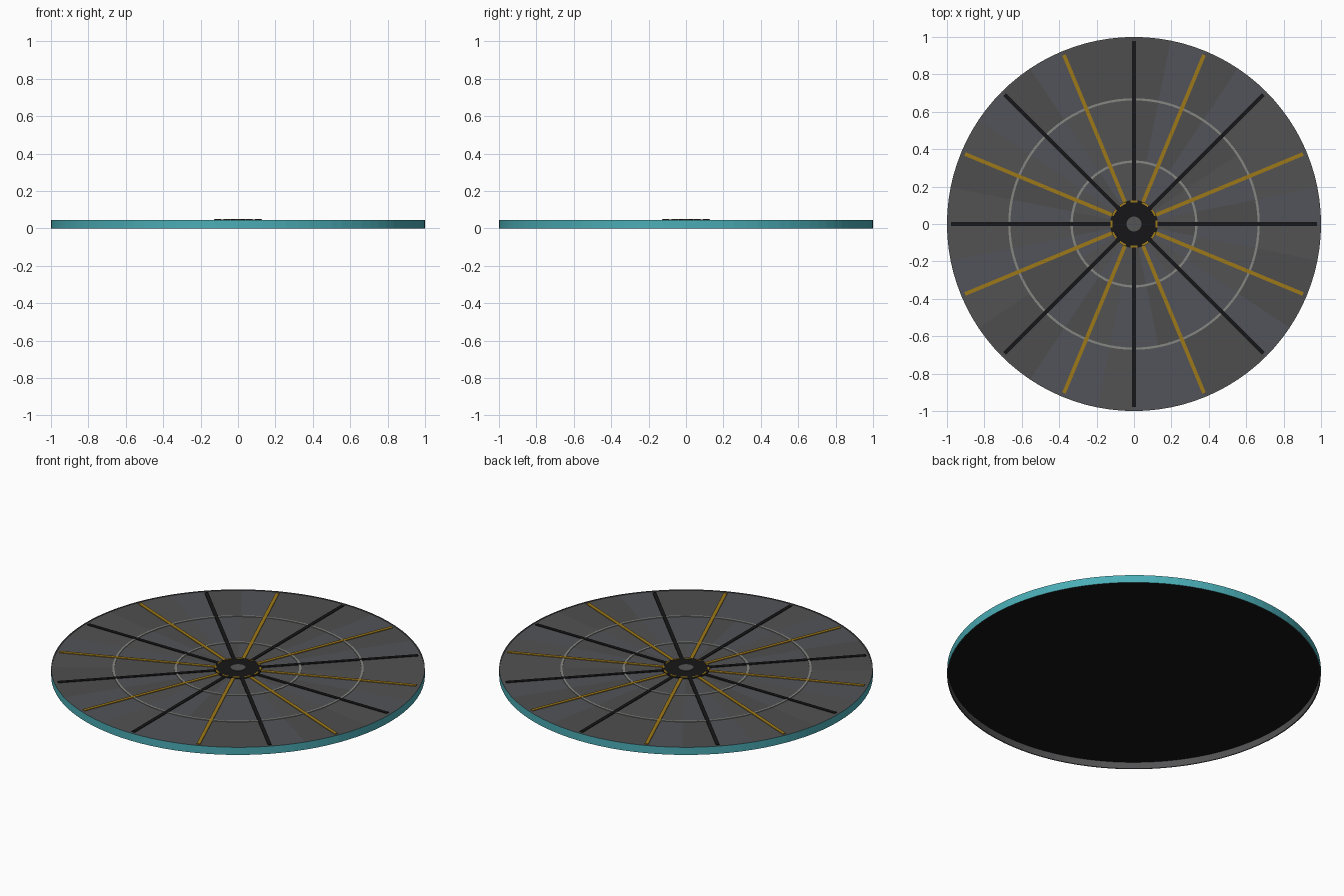
import bpy, bmesh, math, random

if "Cube" in bpy.data.objects:
    bpy.data.objects.remove(bpy.data.objects["Cube"])

random.seed(4)
N = 96
TOP = 0.045


def mat(name, rgb):
    m = bpy.data.materials.new(name)
    m.diffuse_color = (*rgb, 1)
    m.use_nodes = True
    m.node_tree.nodes["Principled BSDF"].inputs["Base Color"].default_value = m.diffuse_color
    return m


greys = [mat("grey_a", (0.085, 0.085, 0.088)), mat("grey_b", (0.085, 0.087, 0.100)),
         mat("grey_c", (0.076, 0.076, 0.076))]
teal = mat("teal", (0.07, 0.42, 0.47))
black = mat("black", (0.008, 0.008, 0.009))
gold = mat("gold", (0.34, 0.19, 0.01))
light = mat("light_grey", (0.24, 0.24, 0.22))
mid = mat("mid_grey", (0.09, 0.09, 0.09))


def finish(bm, name, mats, smooth=False):
    me = bpy.data.meshes.new(name)
    bm.to_mesh(me)
    bm.free()
    for m in mats:
        me.materials.append(m)
    ob = bpy.data.objects.new(name, me)
    bpy.context.collection.objects.link(ob)
    for p in me.polygons:
        p.use_smooth = smooth
    return ob


def circle(bm, r, z, n=N, a0=0.0, a1=2 * math.pi, closed=True):
    k = n if closed else n + 1
    return [bm.verts.new((r * math.cos(a0 + (a1 - a0) * i / n),
                          r * math.sin(a0 + (a1 - a0) * i / n), z)) for i in range(k)]


def bridge(bm, a, b, closed=True):
    n = len(a)
    return [bm.faces.new((a[i], a[(i + 1) % n], b[(i + 1) % n], b[i]))
            for i in range(n if closed else n - 1)]


def revolve(name, profile, material, n=N, loop=False, **arc):
    """Revolve (radius, z) points around the z axis."""
    bm = bmesh.new()
    rings = [circle(bm, r, z, n, **arc) for r, z in profile]
    closed = arc.get("closed", True)
    for a, b in zip(rings, rings[1:] + (rings[:1] if loop else [])):
        bridge(bm, a, b, closed)
    if not loop:
        bm.faces.new(rings[-1])
    elif not closed:
        bm.faces.new([r[0] for r in rings][::-1])
        bm.faces.new([r[-1] for r in rings])
    bmesh.ops.recalc_face_normals(bm, faces=bm.faces)
    return finish(bm, name, [material])


# Round top deck: three bands of panels in slightly different greys
bm = bmesh.new()
centre = bm.verts.new((0, 0, 0.042))
rings = [circle(bm, r, 0.042) for r in (1 / 3, 2 / 3, 0.998)]
bands = [[bm.faces.new((centre, rings[0][i], rings[0][(i + 1) % N])) for i in range(N)]]
bands += [bridge(bm, rings[1], rings[0]), bridge(bm, rings[2], rings[1])]
for band in bands:
    tint = 0
    for i, f in enumerate(band):
        if i % 3 == 0:
            tint = random.randrange(3)
        f.material_index = tint
bmesh.ops.recalc_face_normals(bm, faces=bm.faces)
for f in bm.faces:
    if f.normal.z < 0:
        f.normal_flip()
finish(bm, "top_deck", greys)

# Dark underside, recessed inside the rim
bm = bmesh.new()
bm.faces.new(circle(bm, 0.994, 0.039)[::-1])
finish(bm, "underside", [black])

# Teal outer rim and grey inner wall
rim = revolve("outer_rim", [(0.994, 0), (1.0, 0), (1.0, TOP), (0.994, TOP)], teal, loop=True)
rim.data.materials.append(greys[0])
for p in rim.data.polygons:
    outward = p.normal.x * p.center.x + p.normal.y * p.center.y
    p.material_index = 0 if outward > 0.5 else 1

# Two thin ring lines
for name, r in (("inner_ring", 1 / 3), ("outer_ring", 2 / 3)):
    revolve(name, [(r - .006, .040), (r + .006, .040), (r + .006, TOP), (r - .006, TOP)],
            light, loop=True)

# Radial spokes, alternating black and gold
for k in range(16):
    bm = bmesh.new()
    bmesh.ops.create_cube(bm, size=1)
    a = k * math.pi / 8
    r0, r1 = 0.11, 0.978
    for v in bm.verts:
        v.co = ((r0 + r1) / 2 + v.co.x * (r1 - r0), v.co.y * 0.02, 0.0432 + v.co.z * 0.005)
    ob = finish(bm, ("gold" if k % 2 else "black") + f"_spoke_{k // 2 + 1}",
                [gold if k % 2 else black])
    ob.rotation_euler.z = a

# Central hub with cap
revolve("hub", [(0.128, 0.040), (0.128, 0.047), (0.122, 0.048)], black, n=32)
revolve("hub_cap", [(0.04, 0.045), (0.04, 0.051)], mid, n=32)

# Broken gold ring around the hub
for k in range(12):
    a = math.pi / 6 * k
    revolve(f"hub_dash_{k + 1}", [(.116, .046), (.126, .046), (.126, .050), (.116, .050)],
            gold, n=4, loop=True, a0=a - 0.15, a1=a + 0.15, closed=False)
